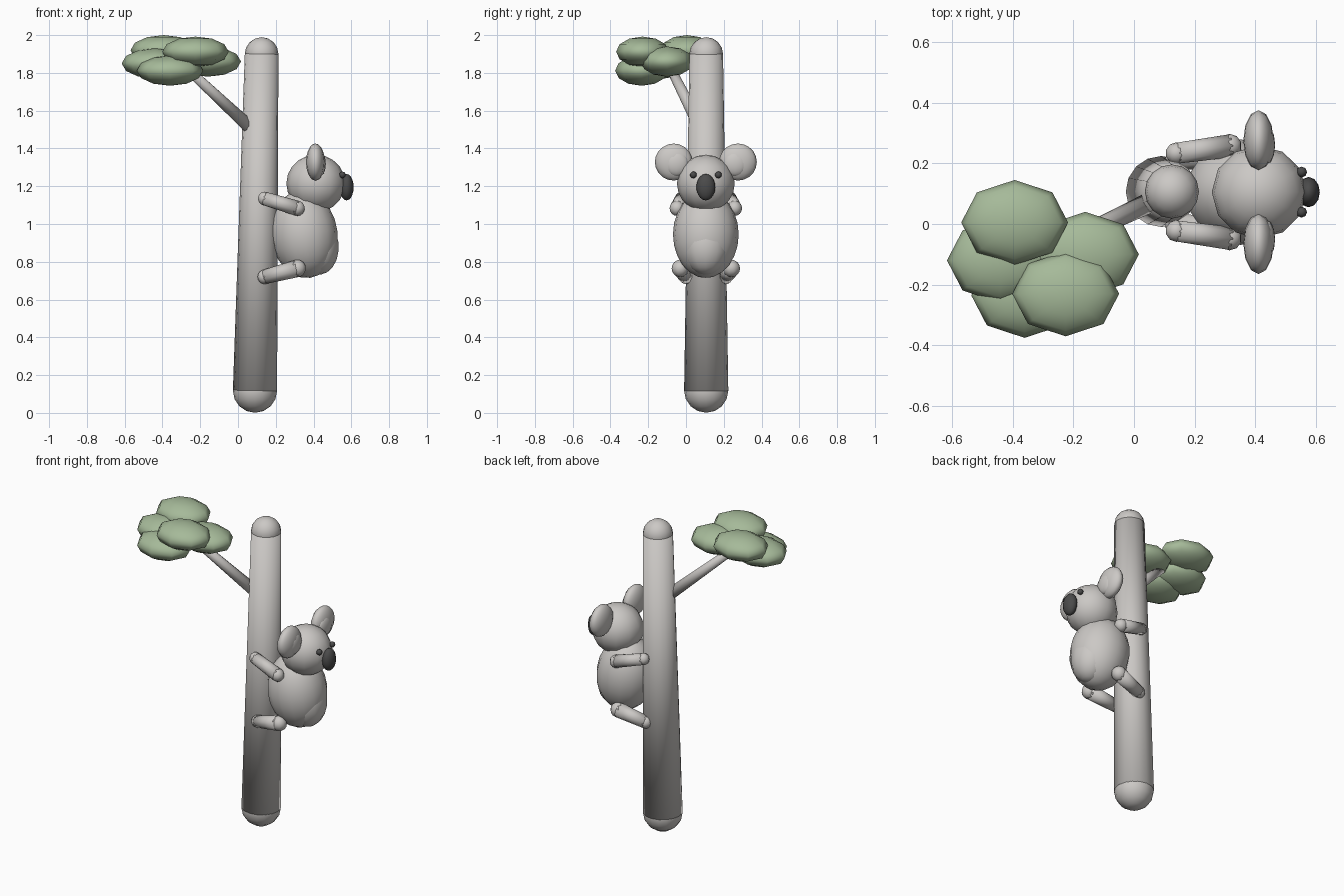
import bpy
from math import radians
from mathutils import Vector

cube = bpy.data.objects.get("Cube")
if cube:
    bpy.data.objects.remove(cube, do_unlink=True)


def material(name, rgb):
    m = bpy.data.materials.new(name)
    m.use_nodes = True
    m.diffuse_color = (*rgb, 1)
    m.node_tree.nodes["Principled BSDF"].inputs["Base Color"].default_value = (*rgb, 1)
    return m


GREY = material("warm grey", (0.60, 0.58, 0.56))
GREEN = material("leaf green", (0.38, 0.49, 0.32))
DARK = material("dark grey", (0.07, 0.07, 0.07))
MID = 0.105  # y of the animal's plane of symmetry


def finish(name, mat):
    ob = bpy.context.object
    ob.name = name
    ob.data.materials.append(mat)
    bpy.ops.object.shade_smooth()
    return ob


def ball(name, centre, radii, mat=GREY, segs=12, rings=10, tilt=0):
    bpy.ops.mesh.primitive_uv_sphere_add(segments=segs, ring_count=rings, radius=1,
                                         location=centre, rotation=(0, radians(tilt), 0))
    bpy.context.object.scale = radii
    return finish(name, mat)


def taper(name, a, b, ra, rb, sides=12):
    a, b = Vector(a), Vector(b)
    d = b - a
    bpy.ops.mesh.primitive_cone_add(vertices=sides, radius1=ra, radius2=rb, depth=d.length,
                                    location=(a + b) / 2,
                                    rotation=d.to_track_quat('Z', 'Y').to_euler())
    return finish(name, GREY)


def capsule(name, a, b, ra, rb, sides=12):
    taper(name, a, b, ra, rb, sides)
    ball(name + "_start", a, (ra, ra, ra), segs=sides, rings=8)
    ball(name + "_end", b, (rb, rb, rb), segs=sides, rings=8)


# Tree: rounded trunk, side branch and leaf clumps
capsule("trunk", (0.09, 0.107, 0.118), (0.125, 0.107, 1.9), 0.117, 0.089, 16)
taper("branch", (0.055, 0.072, 1.52), (-0.31, -0.10, 1.86), 0.036, 0.024, 10)
for i, spot in enumerate([(-0.393, 0.005, 1.92), (-0.225, -0.23, 1.912),
                          (-0.16, -0.10, 1.86), (-0.44, -0.12, 1.85),
                          (-0.36, -0.235, 1.812)]):
    ball(f"leaf_clump_{i + 1}", spot, (0.176, 0.14, 0.08), GREEN, 8, 6)

# Body, belly and head
ball("body", (0.35, MID, 0.945), (0.177, 0.174, 0.232), segs=16, rings=12, tilt=-8)
ball("belly", (0.415, MID, 0.89), (0.117, 0.125, 0.16), segs=12, rings=10, tilt=-8)
ball("head", (0.412, MID, 1.215), (0.156, 0.153, 0.152))
ball("nose", (0.575, MID, 1.195), (0.037, 0.05, 0.07), DARK)

# Paired parts
for side, s in (("left", 1), ("right", -1)):
    def at(x, y, z):
        return (x, MID + s * y, z)

    ball(f"{side}_ear", at(0.41, 0.17, 1.328), (0.05, 0.1, 0.098))
    ball(f"{side}_inner_ear", at(0.435, 0.155, 1.318), (0.03, 0.065, 0.065))
    ball(f"{side}_eye", at(0.552, 0.066, 1.26), (0.018, 0.018, 0.018), DARK, 8, 6)
    capsule(f"{side}_arm", at(0.315, 0.152, 1.083), at(0.14, 0.128, 1.135), 0.04, 0.036, 10)
    capsule(f"{side}_leg", at(0.315, 0.135, 0.765), at(0.14, 0.105, 0.72), 0.046, 0.038, 10)
